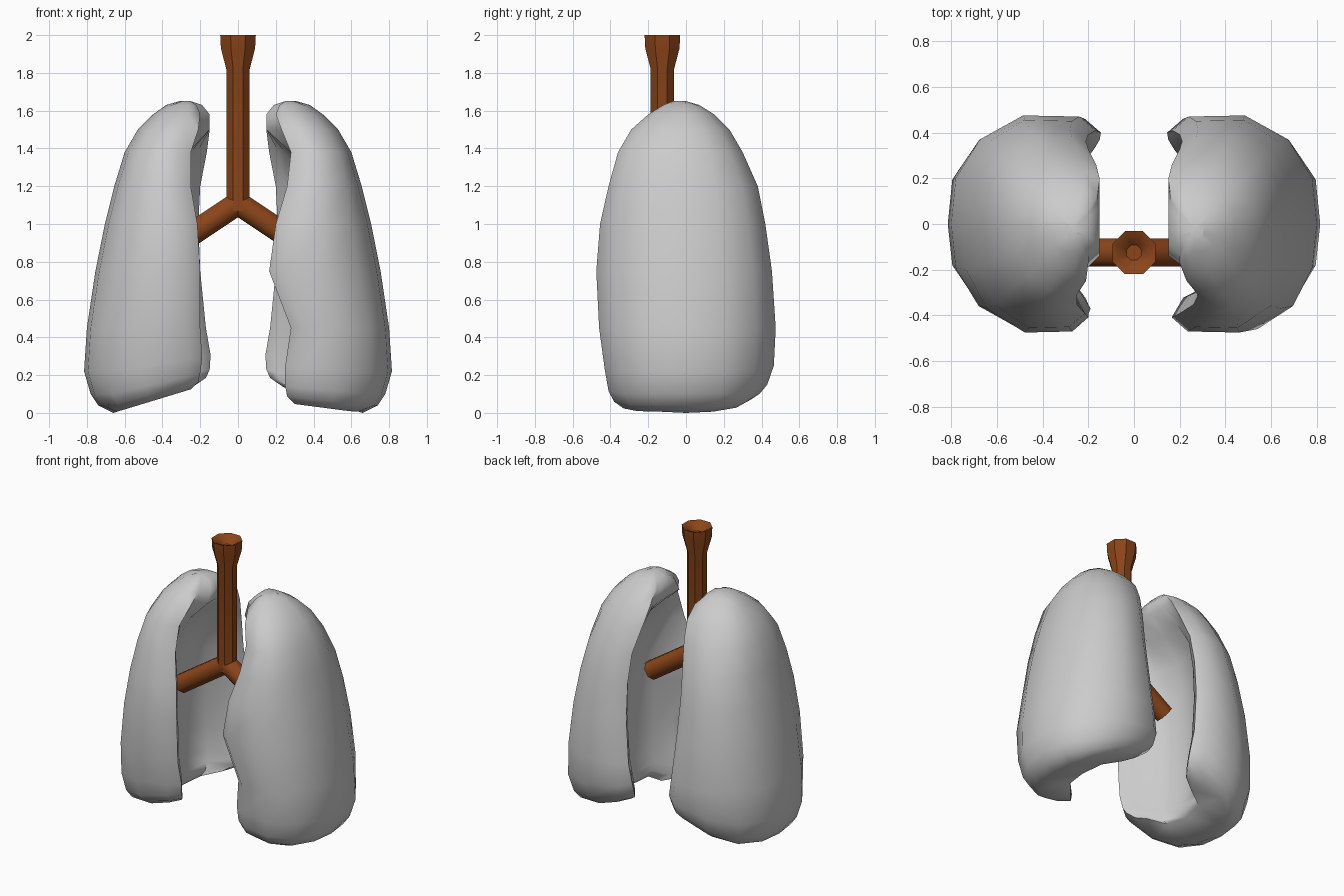
import bpy, bmesh, math
from mathutils import Vector

if "Cube" in bpy.data.objects:
    bpy.data.objects.remove(bpy.data.objects["Cube"])


def finish(name, bm, angle, mat=None):
    bmesh.ops.recalc_face_normals(bm, faces=bm.faces[:])
    me = bpy.data.meshes.new(name)
    bm.to_mesh(me)
    bm.free()
    ob = bpy.data.objects.new(name, me)
    bpy.context.collection.objects.link(ob)
    if mat:
        me.materials.append(mat)
    bpy.ops.object.select_all(action='DESELECT')
    ob.select_set(True)
    bpy.context.view_layer.objects.active = ob
    bpy.ops.object.shade_smooth_by_angle(angle=math.radians(angle))
    return ob


def loft(bm, rings):
    loops = [[bm.verts.new(p) for p in r] for r in rings]
    n = len(loops[0])
    for a, b in zip(loops, loops[1:]):
        for i in range(n):
            j = (i + 1) % n
            bm.faces.new((a[i], a[j], b[j], b[i]))
    caps = [bm.faces.new(loops[0]), bm.faces.new(loops[-1])]
    bmesh.ops.triangulate(bm, faces=caps)


# Lung levels: z, outer x, front y, back y, back rim x, hollow x
LEVELS = [
    (0.00, 0.66, -0.33, 0.34, 0.24, 0.44),
    (0.04, 0.74, -0.38, 0.39, 0.17, 0.42),
    (0.10, 0.78, -0.41, 0.43, 0.15, 0.42),
    (0.22, 0.815, -0.43, 0.465, 0.145, 0.43),
    (0.45, 0.80, -0.46, 0.475, 0.17, 0.44),
    (0.75, 0.755, -0.475, 0.455, 0.20, 0.44),
    (1.00, 0.705, -0.455, 0.42, 0.21, 0.42),
    (1.20, 0.655, -0.41, 0.38, 0.20, 0.38),
    (1.38, 0.60, -0.36, 0.30, 0.165, 0.28),
    (1.50, 0.53, -0.29, 0.23, 0.15, 0.15),
    (1.58, 0.45, -0.20, 0.15, 0.16, 0.15),
    (1.63, 0.38, -0.12, 0.07, 0.20, 0.19),
    (1.65, 0.31, -0.07, 0.00, 0.25, 0.25),
]
# Front rim x per level; one lung has a notch low on the front edge
FRONT_PLAIN = [.25, .21, .20, .19, .20, .20, .215, .25, .25, .21, .20, .22, .25]
FRONT_NOTCH = [.30, .26, .25, .25, .28, .165, .20, .26, .28, .23, .20, .22, .25]


def lung(name, side, front, lift):
    rings = []
    for (z, xo, yf, yb, xb, xh), xf in zip(LEVELS, front):
        k = xo - 0.02
        mf, mb = xf + (xo - xf) * 0.5, xb + (xo - xb) * 0.5
        r = min(0.07, (xo - xf) * 0.25)
        d = min(0.05, max(0.0, xh - xf))
        e = min(0.05, max(0.0, xh - xb))
        sec = [(xf, yf * .86), (xf + r, yf * .99), (mf, yf),
               (xf + (xo - xf) * .8, yf * .78), (k, yf * .42), (xo, 0),
               (k, yb * .42), (xb + (xo - xb) * .8, yb * .78), (mb, yb),
               (xb + r, yb * .99), (xb, yb * .86), (xb + e, yb * .68),
               (xh - e * .6, yb * .48), (xh, (yf + yb) / 2),
               (xh - d * .6, yf * .48), (xf + d, yf * .68)]
        # the base rises towards the middle of the body
        fade = max(0, 1 - z / 0.45)
        rings.append([(side * x, y, z + fade * (lift if y < -.2 else .15)
                       * max(0, .66 - x) / .46) for x, y in sec])
    bm = bmesh.new()
    loft(bm, rings)
    return finish(name, bm, 60)


lung("right_lung", -1, FRONT_PLAIN, 0.14)
lung("left_lung", 1, FRONT_NOTCH, 0.06)

# Windpipe with flared, cupped top
brown = bpy.data.materials.new("brown")
brown.diffuse_color = (0.26, 0.06, 0.01, 1)
brown.use_nodes = True
brown.node_tree.nodes["Principled BSDF"].inputs["Base Color"].default_value = brown.diffuse_color
CY = -0.125


def octagon(c, r, u, v):
    return [c + r * (math.cos(a) * u + math.sin(a) * v)
            for a in (math.pi / 8 + i * math.pi / 4 for i in range(8))]


X, Y = Vector((1, 0, 0)), Vector((0, 1, 0))
bm = bmesh.new()
loft(bm, [octagon(Vector((0, CY, z)), r, X, Y) for z, r in
          [(1.07, .067), (1.82, .067), (1.93, .098), (2.0, .102),
           (1.99, .075), (1.95, .035)]])
finish("windpipe", bm, 40, brown)

# Two branches reaching into the lung hollows
for name, s in (("right_branch", -1), ("left_branch", 1)):
    a, b = Vector((0, CY, 1.11)), Vector((s * .36, CY, .87))
    t = (b - a).normalized()
    bm = bmesh.new()
    loft(bm, [octagon(p, .067, Y, t.cross(Y)) for p in (a, b)])
    finish(name, bm, 50, brown)
